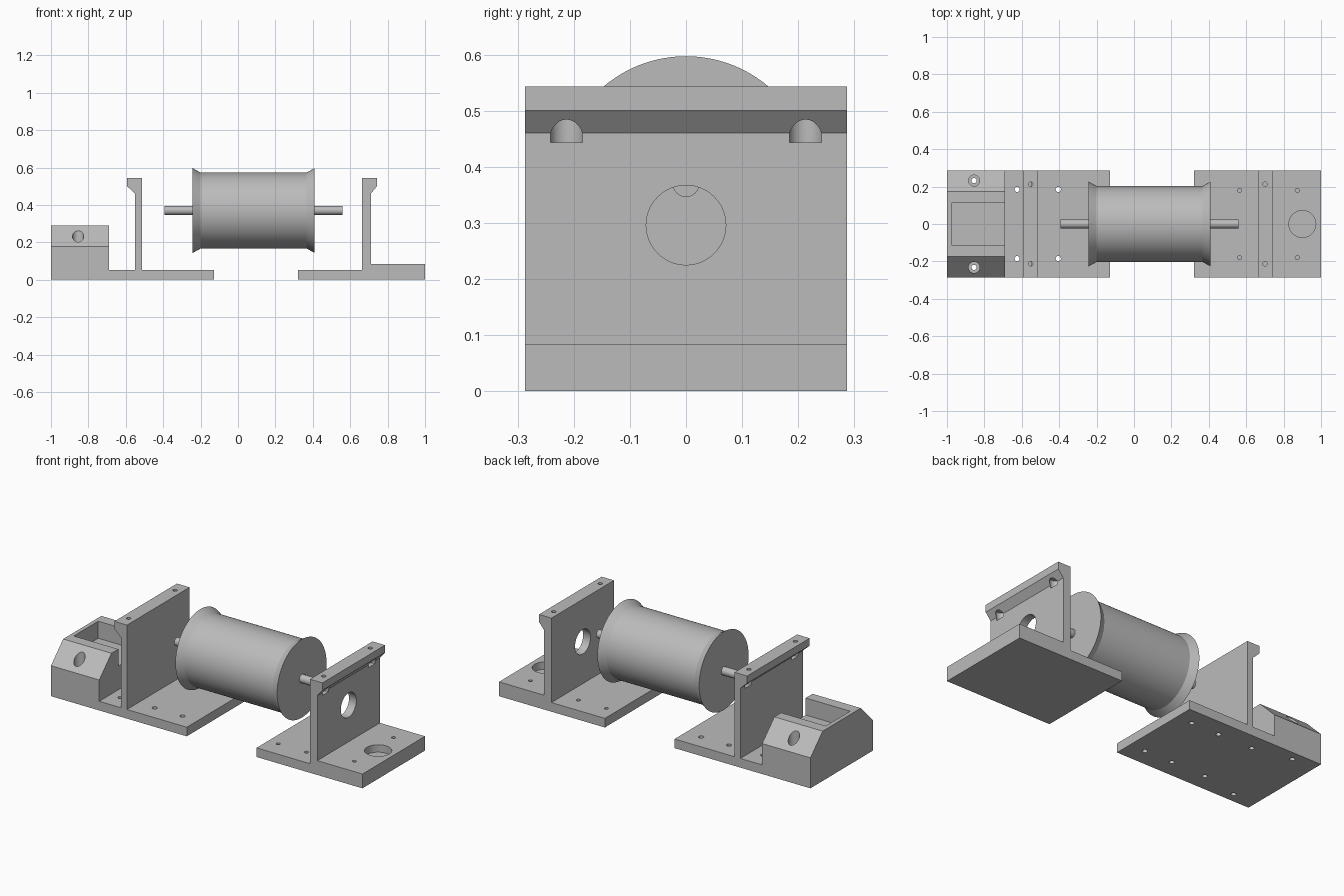
import bpy, bmesh, math
from mathutils import Matrix

if "Cube" in bpy.data.objects:
    bpy.data.objects.remove(bpy.data.objects["Cube"])

grey = bpy.data.materials.new("plain_grey")
grey.use_nodes = True
grey.diffuse_color = (0.5, 0.5, 0.5, 1)
grey.node_tree.nodes["Principled BSDF"].inputs["Base Color"].default_value = (0.5, 0.5, 0.5, 1)

HALF = 0.287    # half depth of both brackets
SHAFT_Z = 0.37
BORE_Z = 0.296


def make(name, bm):
    bmesh.ops.recalc_face_normals(bm, faces=bm.faces[:])
    mesh = bpy.data.meshes.new(name)
    bm.to_mesh(mesh)
    bm.free()
    mesh.materials.append(grey)
    obj = bpy.data.objects.new(name, mesh)
    bpy.context.collection.objects.link(obj)
    return obj


def extrude(name, points, vec):
    """Extrude a closed outline of 3D points along vec."""
    bm = bmesh.new()
    face = bm.faces.new([bm.verts.new(p) for p in points])
    new = bmesh.ops.extrude_face_region(bm, geom=[face])["geom"]
    bmesh.ops.translate(bm, vec=vec, verts=[v for v in new if isinstance(v, bmesh.types.BMVert)])
    return make(name, bm)


def rod(name, x, y, z, r, length, axis="Z", sides=32):
    """Cylinder centred on a point, along Z or X."""
    bm = bmesh.new()
    bmesh.ops.create_cone(bm, cap_ends=True, segments=sides, radius1=r, radius2=r, depth=length)
    turn = Matrix.Rotation(math.pi / 2, 4, "Y") if axis == "X" else Matrix()
    bm.transform(Matrix.Translation((x, y, z)) @ turn)
    return make(name, bm)


def hole(x, y, z0, z1, r):
    return rod("cutter", x, y, (z0 + z1) / 2, r, z1 - z0)


def combine(obj, others, operation):
    bpy.context.view_layer.objects.active = obj
    for other in others:
        mod = obj.modifiers.new("bool", "BOOLEAN")
        mod.operation, mod.solver, mod.object = operation, "EXACT", other
        bpy.ops.object.modifier_apply(modifier=mod.name)
        bpy.data.objects.remove(other)


def finish(obj):
    bpy.ops.object.select_all(action="DESELECT")
    obj.select_set(True)
    bpy.context.view_layer.objects.active = obj
    bpy.ops.object.shade_smooth_by_angle(angle=math.radians(25))


def bracket(name, inner, wall_in, wall_out, lip, outer, foot):
    """Upright wall with an outward lip on a flat base; foot is the outer base height."""
    outline = [(inner, 0), (inner, 0.053), (wall_in, 0.053), (wall_in, 0.543), (lip, 0.543),
               (lip, 0.5), (wall_out, 0.46), (wall_out, foot), (outer, foot), (outer, 0)]
    return extrude(name, [(x, -HALF, z) for x, z in outline], (0, 2 * HALF, 0))


def lip_holes(x):
    cutters = []
    for y in (-0.213, 0.213):
        cutters += [hole(x, y, 0.443, 0.495, 0.03), hole(x, y, 0.47, 0.6, 0.012)]
    return cutters


# Left-hand bracket with the chamfered block
left = bracket("block_end_bracket", -0.128, -0.512, -0.55, -0.593, -1, 0.053)
section = [(-HALF, 0), (-HALF, 0.177), (-0.175, 0.289), (0.175, 0.289), (HALF, 0.177), (HALF, 0)]
block = extrude("block", [(-1, y, z) for y, z in section], (0.31, 0, 0))
combine(left, [block], "UNION")

# Pocket open towards the wall, wall bore, screw holes
pocket = extrude("cutter", [(-0.976, y, z) for y, z in
                            ((-0.112, 0.19), (0.112, 0.19), (0.112, 0.4), (-0.112, 0.4))], (0.32, 0, 0))
cuts = [pocket, rod("cutter", -0.53, 0, BORE_Z, 0.071, 0.2, "X", 48)] + lip_holes(-0.553)
for side in (-1, 1):
    cuts += [hole(x, side * 0.185, -0.1, 0.1, 0.014) for x in (-0.625, -0.405, -0.227)]
    cuts += [hole(-0.855, side * 0.232, 0.12, 0.4, 0.03), hole(-0.855, side * 0.232, -0.1, 0.2, 0.014)]
    cuts.append(rod("cutter", -0.99, side * 0.1, 0.222, 0.01, 0.06, "X", 20))
combine(left, cuts, "DIFFERENCE")
finish(left)

# Right-hand bracket with the thicker foot and round recess
right = bracket("recess_end_bracket", 0.32, 0.663, 0.71, 0.743, 1, 0.083)
cuts = [rod("cutter", 0.69, 0, BORE_Z, 0.071, 0.2, "X", 48), hole(0.9, 0, 0.04, 0.15, 0.072)]
cuts += lip_holes(0.7)
for side in (-1, 1):
    cuts += [hole(x, side * 0.18, 0.02, 0.12, 0.011) for x in (0.385, 0.565, 0.873)]
combine(right, cuts, "DIFFERENCE")
finish(right)

# Roller with flared ends, revolved about the shaft axis
bm = bmesh.new()
profile = [(-0.243, 0), (-0.243, 0.227), (-0.2, 0.203), (0.367, 0.203), (0.41, 0.227), (0.41, 0)]
verts = [bm.verts.new((x, 0, r)) for x, r in profile]
edges = [bm.edges.new(pair) for pair in zip(verts, verts[1:])]
bmesh.ops.spin(bm, geom=verts + edges, cent=(0, 0, 0), axis=(1, 0, 0),
               angle=2 * math.pi, steps=96, use_duplicate=False)
bmesh.ops.remove_doubles(bm, verts=bm.verts[:], dist=0.0001)
bmesh.ops.translate(bm, vec=(0, 0, SHAFT_Z), verts=bm.verts[:])
finish(make("roller", bm))

# Shaft stubs at both ends
for name, x0, x1 in (("shaft_stub_right", -0.393, -0.243), ("shaft_stub_left", 0.41, 0.56)):
    finish(rod(name, (x0 + x1) / 2, 0, SHAFT_Z, 0.024, x1 - x0, "X"))
